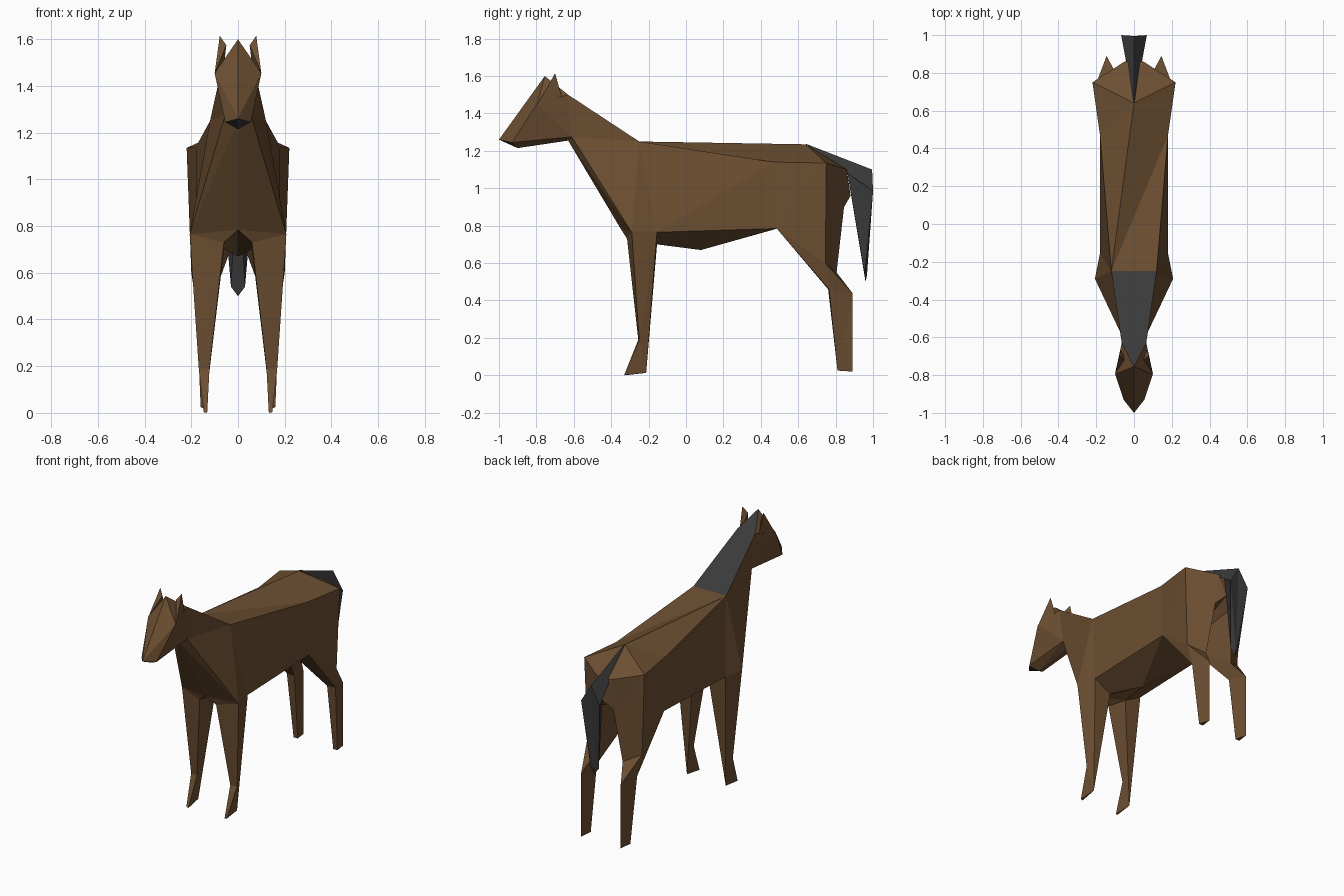
import bpy, bmesh

if "Cube" in bpy.data.objects:
    bpy.data.objects.remove(bpy.data.objects["Cube"])


def material(name, rgb):
    m = bpy.data.materials.new(name)
    m.diffuse_color = (*rgb, 1)
    m.use_nodes = True
    m.node_tree.nodes["Principled BSDF"].inputs["Base Color"].default_value = m.diffuse_color
    return m


BROWN = material("brown coat", (0.15, 0.077, 0.031))
DARK = material("charcoal hair", (0.042, 0.042, 0.043))


def build(name, points, half_faces, centre_faces=(), dark=()):
    """Faces are point names; half_faces repeat on the left, '-' marks a left point."""
    bm = bmesh.new()
    verts = {}

    def vert(key):
        left = key[0] == "-"
        x, y, z = points[key.strip("-")]
        pos = (-x if left else x, y, z)
        if pos not in verts:
            verts[pos] = bm.verts.new(pos)
        return verts[pos]

    def flip(key):
        if points[key.strip("-")][0] == 0:
            return key
        return key[1:] if key[0] == "-" else "-" + key

    for text in half_faces:
        keys = text.split()
        for ring in (keys, [flip(k) for k in reversed(keys)]):
            bm.faces.new([vert(k) for k in ring]).material_index = int(text in dark)
    for text in centre_faces:
        bm.faces.new([vert(k) for k in text.split()]).material_index = int(text in dark)
    bmesh.ops.triangulate(bm, faces=bm.faces[:])
    bmesh.ops.recalc_face_normals(bm, faces=bm.faces[:])
    mesh = bpy.data.meshes.new(name)
    bm.to_mesh(mesh)
    bm.free()
    mesh.materials.append(BROWN)
    mesh.materials.append(DARK)
    bpy.context.collection.objects.link(bpy.data.objects.new(name, mesh))


P = {
    # head
    "poll": (0, -0.755, 1.6), "cheek": (0.1, -0.795, 1.455), "nose": (0, -1, 1.26),
    "muzzle": (0.055, -0.93, 1.245), "chin": (0, -0.9, 1.215),
    "jaw": (0.055, -0.61, 1.275), "throat": (0, -0.63, 1.255), "crest": (0.065, -0.63, 1.5),
    # trunk
    "withers": (0.12, -0.25, 1.25), "loin": (0.18, 0.47, 1.14), "croup": (0, 0.64, 1.235),
    "hip": (0.22, 0.75, 1.135), "dock": (0.05, 0.86, 1.1), "shoulder": (0.207, -0.29, 0.765),
    "elbow": (0.18, -0.155, 0.765), "flank": (0.18, 0.485, 0.785), "chest": (0, -0.35, 0.785),
    "belly": (0, 0.08, 0.67), "groin": (0, 0.49, 0.785), "seat": (0, 0.88, 0.96),
    "buttock": (0.06, 0.845, 0.9),
    # front leg
    "in_front": (0.06, -0.315, 0.73), "in_back": (0.06, -0.155, 0.7),
    "ankle_out": (0.168, -0.25, 0.19), "ankle_in": (0.122, -0.255, 0.19),
    "toe_out": (0.147, -0.33, 0.003), "toe_in": (0.132, -0.33, 0), "heel": (0.142, -0.213, 0.013),
    # hind leg
    "thigh": (0.2, 0.745, 0.6), "knee_in": (0.12, 0.76, 0.46), "knee_out": (0.178, 0.765, 0.46),
    "hock": (0.145, 0.89, 0.44), "ham": (0.1, 0.805, 0.55),
    "hoof_in": (0.13, 0.81, 0.025), "hoof_out": (0.16, 0.81, 0.025), "hoof_back": (0.145, 0.89, 0.02),
}

build("horse_body", P, [
    # head and neck
    "poll nose cheek", "cheek nose muzzle", "cheek muzzle jaw", "poll cheek crest",
    "crest cheek jaw", "muzzle nose chin", "muzzle chin throat jaw",
    "withers crest jaw", "withers jaw shoulder", "jaw throat shoulder", "throat chest shoulder",
    # flanks, rump and underside
    "withers shoulder elbow", "withers elbow loin", "elbow flank loin", "loin flank hip",
    "hip flank thigh", "loin hip croup", "hip dock croup", "elbow in_back belly",
    "elbow belly flank", "belly groin flank", "chest belly in_back in_front",
    # front legs
    "shoulder chest in_front", "shoulder in_front ankle_in ankle_out",
    "shoulder ankle_out elbow", "ankle_out heel elbow", "ankle_out toe_out heel",
    "in_front in_back ankle_in", "in_back heel ankle_in", "ankle_in heel toe_in",
    "elbow heel in_back", "ankle_out ankle_in toe_in toe_out", "toe_out toe_in heel",
    # hind legs
    "flank knee_out thigh", "hip thigh ham", "hip ham buttock", "hip buttock dock",
    "dock buttock seat", "groin knee_in knee_out flank", "groin ham knee_in",
    "groin buttock ham", "groin seat buttock", "thigh knee_out hock", "thigh hock ham",
    "ham hock knee_in", "knee_in hock hoof_back hoof_in", "knee_out hoof_out hoof_back hock",
    "knee_in hoof_in hoof_out knee_out", "hoof_in hoof_back hoof_out",
], [
    # back and mane
    "-withers withers loin", "-withers loin croup", "-withers croup -loin",
    "-withers -crest crest withers", "-crest poll crest",
    "croup dock -dock", "dock seat -dock",
], dark={"-withers -crest crest withers", "-crest poll crest", "muzzle nose chin"})

# ears
build("ears", {
    "tip": (0.078, -0.7, 1.615), "inner": (0.05, -0.72, 1.575),
    "outer": (0.1, -0.79, 1.455), "back": (0.068, -0.645, 1.42),
}, ["tip inner outer", "tip outer back", "tip back inner", "inner back outer"])

# tail
tail = ["root side rear", "root front side", "rear side end_side tip_back",
        "front tip_back end_side side", "end_side tip tip_back"]
build("tail", {
    "root": (0, 0.635, 1.24), "side": (0.068, 1.0, 0.985), "rear": (0, 0.995, 1.1),
    "front": (0, 0.86, 1.1), "end_side": (0.03, 0.955, 0.54), "tip": (0, 0.96, 0.5),
    "tip_back": (0, 0.968, 0.54),
}, ["root side rear", "root front side", "rear side end_side tip_back",
    "front tip end_side side", "end_side tip tip_back"],
    dark=set(tail) | {"front tip end_side side"})
